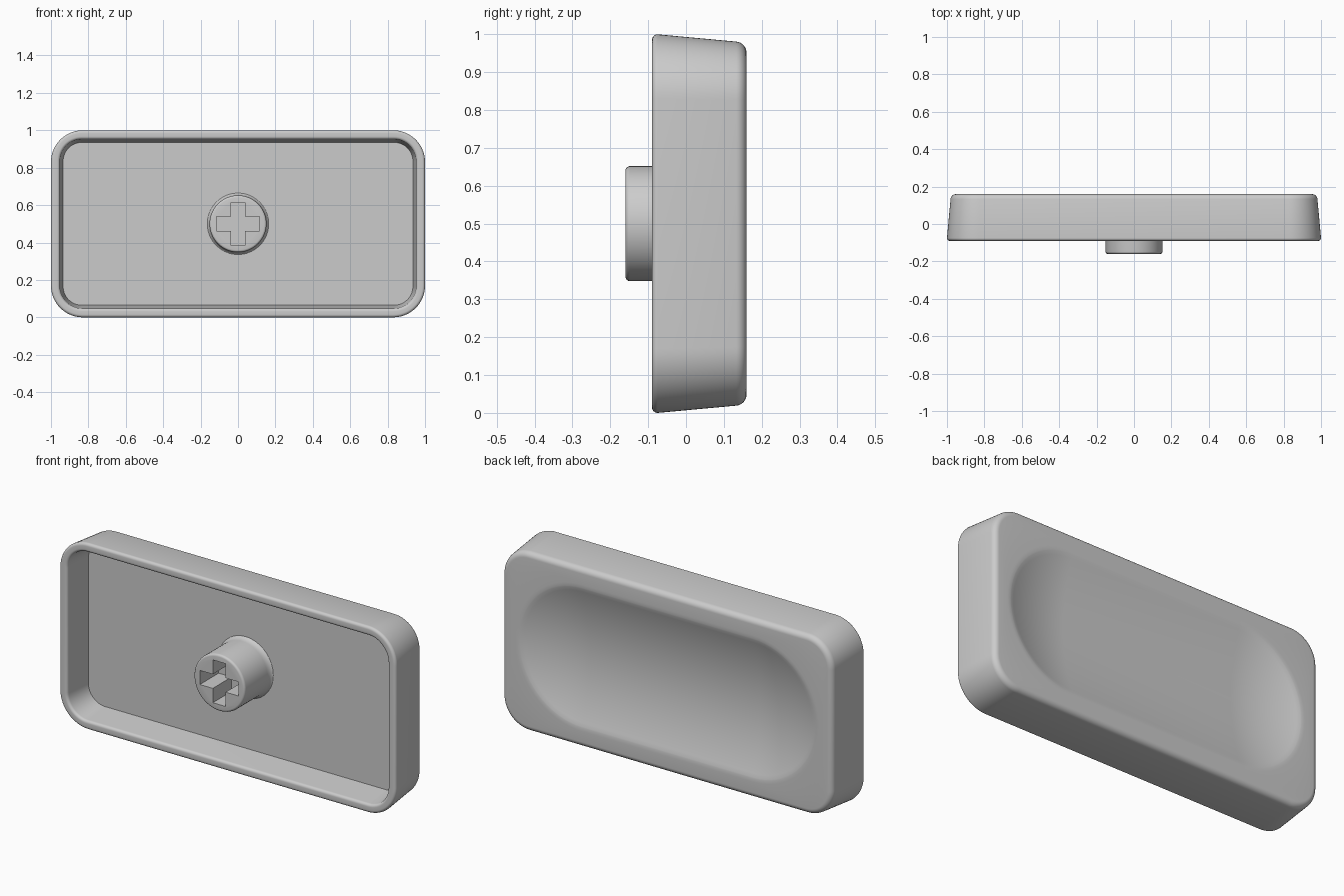
import bpy, bmesh, math
from mathutils import Matrix

cube = bpy.data.objects.get("Cube")
if cube:
    bpy.data.objects.remove(cube, do_unlink=True)

grey = bpy.data.materials.new("light_grey_plastic")
grey.use_nodes = True
colour = (0.6, 0.6, 0.6, 1)
grey.diffuse_color = colour
grey.node_tree.nodes["Principled BSDF"].inputs["Base Color"].default_value = colour

MID = 0.5    # height of the centre line
ARC = 16     # segments in each corner


def ring(bm, y, hx, hz, r):
    """Rounded rectangle of half sizes hx, hz in the plane at y."""
    verts = []
    for q, (sx, sz) in enumerate(((1, 1), (-1, 1), (-1, -1), (1, -1))):
        for i in range(ARC + 1):
            a = (q + i / ARC) * math.pi / 2
            verts.append(bm.verts.new((sx * (hx - r) + r * math.cos(a), y,
                                       MID + sz * (hz - r) + r * math.sin(a))))
    return verts


def loft(name, sections, cap_end=True):
    """Join a chain of (y, hx, hz, r) sections into one skin."""
    bm = bmesh.new()
    rings = [ring(bm, *s) for s in sections]
    for a, b in zip(rings, rings[1:]):
        n = len(a)
        for i in range(n):
            j = (i + 1) % n
            bm.faces.new((a[i], a[j], b[j], b[i]))
    bm.faces.new(rings[0])
    if cap_end:
        bm.faces.new(rings[-1])
    bmesh.ops.remove_doubles(bm, verts=bm.verts, dist=1e-5)
    bmesh.ops.recalc_face_normals(bm, faces=bm.faces)
    mesh = bpy.data.meshes.new(name)
    bm.to_mesh(mesh)
    bm.free()
    obj = bpy.data.objects.new(name, mesh)
    bpy.context.collection.objects.link(obj)
    mesh.materials.append(grey)
    return obj


def fillet(y, hx, hz, r, size, start, end, steps=6):
    """Sections round an edge; y, hx, hz locate the centre of the bend."""
    out = []
    for i in range(steps + 1):
        a = math.radians(start + (end - start) * i / steps)
        d = size * math.cos(a)
        out.append((y + size * math.sin(a), hx + d, hz + d, r + d))
    return out


def smooth(obj, angle):
    bpy.ops.object.select_all(action='DESELECT')
    obj.select_set(True)
    bpy.context.view_layer.objects.active = obj
    bpy.ops.object.shade_smooth_by_angle(angle=math.radians(angle))


# Cap: cavity floor, inner wall, rounded rim, tapered outside, back face
FLOOR, BACK = 0.065, 0.16
cap = [(FLOOR, 0.935, 0.435, 0.10)]
cap += fillet(-0.075, 0.967, 0.467, 0.132, 0.015, 180, 270)
cap += fillet(-0.075, 0.985, 0.485, 0.155, 0.015, -90, 0)
cap += fillet(BACK - 0.03, 0.951, 0.451, 0.125, 0.03, 5, 90, 8)

# Finger dish: a shallow scoop following a stadium outline, with a soft lip
HALF, R, DEPTH, LIP = 0.507, 0.37, 0.065, 0.025
slope = 2 * DEPTH / R
for i in range(5):
    t = i / 4
    d = R + LIP * (1 - t)
    cap.append((BACK - slope * LIP * t * t / 4, HALF + d, d, d))
base = BACK - slope * LIP / 4
for i in range(1, 21):
    d = R * (1 - i / 20)
    cap.append((base - DEPTH * (1 - (d / R) ** 2), HALF + d, d, d))
smooth(loft("cap_shell", cap, cap_end=False), 35)

# Stem: round post with a flared foot and a softened tip
post = []
for i in range(7):
    a = math.radians(90 * i / 6)
    r = 0.172 - 0.02 * math.sin(a)
    post.append((FLOOR + 0.003 - 0.035 * (1 - math.cos(a)), r, r, r))
post += fillet(-0.148, 0.14, 0.14, 0.14, 0.012, 0, -90, 4)
stem = loft("stem", post)

# Cross socket cut into the tip of the stem
LONG, THIN = 0.115, 0.038
bm = bmesh.new()
outline = []
for q in range(4):
    turn = Matrix.Rotation(-q * math.pi / 2, 3, 'Y')
    for x, z in ((LONG, -THIN), (LONG, THIN), (THIN, THIN)):
        p = turn @ Matrix.Translation((x, 0, z)).translation
        outline.append(bm.verts.new((p.x, -0.3, p.z + MID)))
face = bm.faces.new(outline)
side = bmesh.ops.extrude_face_region(bm, geom=[face])["geom"]
bmesh.ops.translate(bm, vec=(0, 0.3, 0),
                    verts=[v for v in side if isinstance(v, bmesh.types.BMVert)])
bmesh.ops.recalc_face_normals(bm, faces=bm.faces)
cut_mesh = bpy.data.meshes.new("cross_cutter")
bm.to_mesh(cut_mesh)
bm.free()
cutter = bpy.data.objects.new("cross_cutter", cut_mesh)
cutter.hide_render = True
bpy.context.collection.objects.link(cutter)

smooth(stem, 35)
cut = stem.modifiers.new("cross_socket", 'BOOLEAN')
cut.object, cut.operation, cut.solver = cutter, 'DIFFERENCE', 'EXACT'
bpy.ops.object.modifier_move_to_index(modifier=cut.name, index=0)
bpy.ops.object.modifier_apply(modifier=cut.name)
bpy.data.objects.remove(cutter, do_unlink=True)
smooth(stem, 35)
